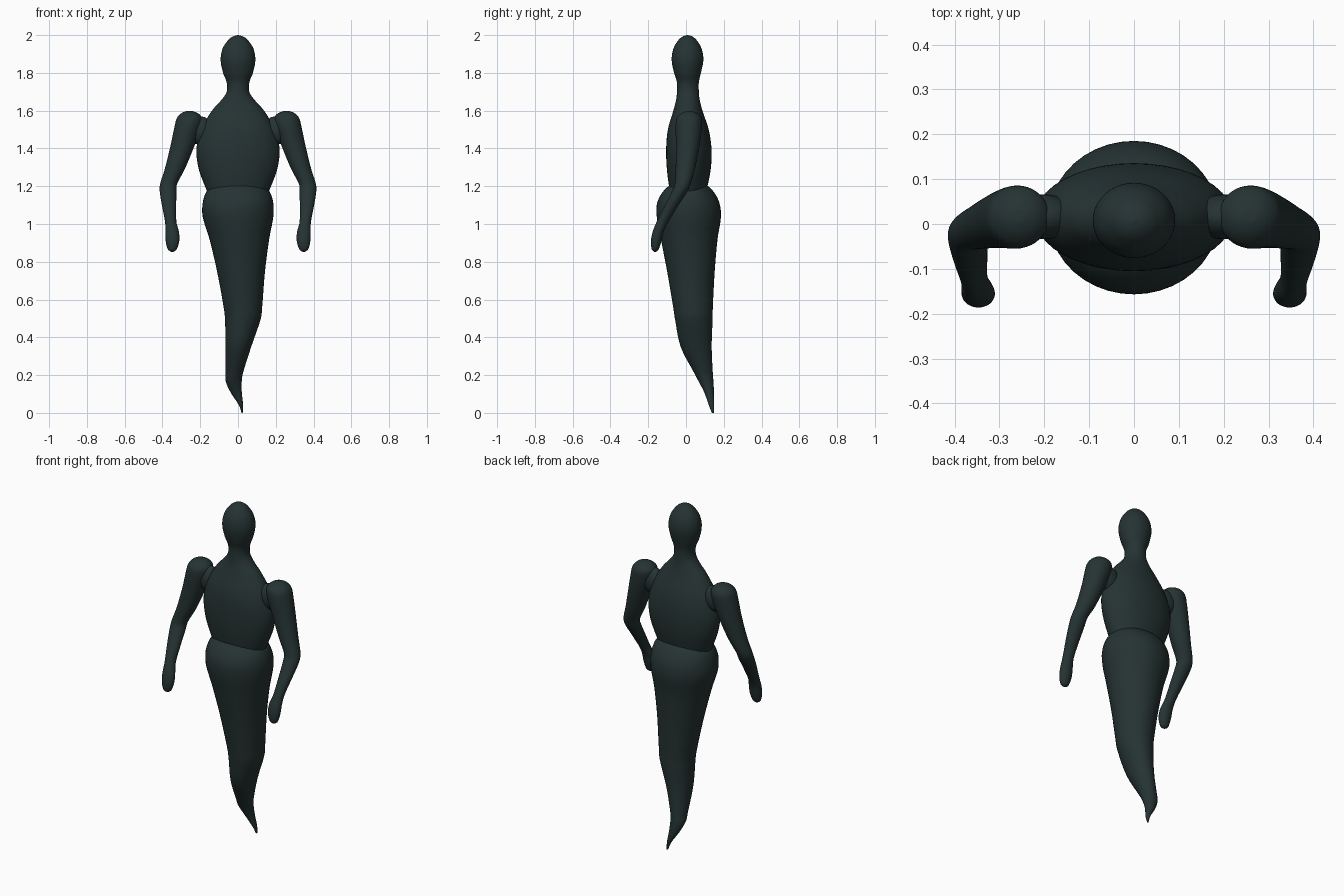
import bpy, bmesh, math
from mathutils import Vector

default_cube = bpy.data.objects.get("Cube")
if default_cube:
    bpy.data.objects.remove(default_cube, do_unlink=True)

# One dark slate colour for the whole figure
slate = bpy.data.materials.new("dark_slate")
slate.use_nodes = True
colour = (0.019, 0.033, 0.033, 1)
slate.diffuse_color = colour
slate.node_tree.nodes["Principled BSDF"].inputs["Base Color"].default_value = colour

SIDES = 40
STEPS = 5


def smooth_sections(sections):
    """Hermite interpolation of the sections, parametrised by their distance."""
    points = [Vector(section) for section in sections]
    times = [0.0]
    for previous, current in zip(points, points[1:]):
        times.append(times[-1] + (current - previous).length)
    last = len(points) - 1
    tangents = []
    for i in range(last + 1):
        before, after = max(i - 1, 0), min(i + 1, last)
        tangents.append((points[after] - points[before]) / (times[after] - times[before]))
    result = []
    for i in range(last):
        span = times[i + 1] - times[i]
        for step in range(STEPS):
            t = step / STEPS
            ease = t * t * (3 - 2 * t)
            result.append(points[i] * (1 - ease) + points[i + 1] * ease
                          + tangents[i] * span * t * (1 - t) ** 2
                          - tangents[i + 1] * span * t * t * (1 - t))
    result.append(points[last])
    return result


def loft(name, sections, mirror=1):
    """Skin elliptical cross-sections given as (z, x, half width, y, half depth)."""
    bm = bmesh.new()
    rings = []
    for z, x, width, y, depth in smooth_sections(sections):
        ring = []
        for k in range(SIDES):
            angle = math.tau * k / SIDES
            ring.append(bm.verts.new((mirror * (x + width * math.cos(angle)),
                                      y + depth * math.sin(angle), z)))
        rings.append(ring)
    for lower, upper in zip(rings, rings[1:]):
        for k in range(SIDES):
            n = (k + 1) % SIDES
            bm.faces.new((lower[k], lower[n], upper[n], upper[k]))
    bm.faces.new(rings[0])
    bm.faces.new(rings[-1])
    bmesh.ops.recalc_face_normals(bm, faces=bm.faces)
    mesh = bpy.data.meshes.new(name)
    bm.to_mesh(mesh)
    bm.free()
    mesh.materials.append(slate)
    mesh.shade_smooth()
    part = bpy.data.objects.new(name, mesh)
    bpy.context.collection.objects.link(part)
    return part


# Head, neck and chest in one continuous form
loft("head_and_torso", [
    (1.1, 0, .13, .01, .08),
    (1.2, 0, .175, .012, .102),
    (1.3, 0, .21, .015, .117),
    (1.4, 0, .22, .015, .12),
    (1.5, 0, .195, .012, .108),
    (1.6, 0, .138, .01, .077),
    (1.66, 0, .085, .01, .062),
    (1.7, 0, .06, .01, .058),
    (1.75, 0, .06, .01, .058),
    (1.8, 0, .079, .008, .071),
    (1.87, 0, .092, .008, .084),
    (1.93, 0, .081, .008, .074),
    (1.975, 0, .051, .008, .047),
    (1.993, 0, .027, .008, .025),
    (2, 0, .002, .008, .002),
])

# Hips tapering into a single bent, pointed lower body
loft("hips_and_lower_body", [
    (0, .022, .003, .142, .005),
    (.04, .016, .011, .135, .014),
    (.11, -.01, .03, .122, .026),
    (.17, -.023, .043, .105, .04),
    (.21, -.02, .046, .093, .049),
    (.35, .002, .068, .054, .082),
    (.5, .026, .095, .041, .1),
    (.56, .026, .102, .037, .105),
    (.75, .016, .127, .026, .126),
    (.92, .007, .158, .017, .15),
    (1.04, 0, .187, .015, .17),
    (1.11, 0, .187, .012, .165),
    (1.17, 0, .168, .012, .135),
    (1.21, 0, .125, .012, .09),
    (1.225, 0, .06, .012, .04),
])

# Arms with rounded shoulders, bent elbows and mitten hands
for side, mirror in (("left", 1), ("right", -1)):
    loft(side + "_arm", [
        (.853, .348, .006, -.163, .005),
        (.865, .348, .023, -.163, .018),
        (.91, .347, .036, -.158, .028),
        (.96, .349, .036, -.147, .029),
        (1.01, .356, .03, -.125, .031),
        (1.1, .365, .038, -.075, .036),
        (1.17, .37, .044, -.035, .041),
        (1.21, .368, .045, -.018, .042),
        (1.29, .335, .053, -.004, .051),
        (1.42, .292, .064, .01, .063),
        (1.52, .264, .071, .015, .07),
        (1.56, .257, .067, .017, .066),
        (1.585, .256, .046, .018, .044),
        (1.597, .257, .019, .018, .017),
        (1.598, .257, .002, .018, .002),
    ], mirror)

    # Short joint running from the chest into the shoulder
    bpy.ops.mesh.primitive_uv_sphere_add(
        segments=32, ring_count=16, location=(mirror * .2, .016, 1.495))
    joint = bpy.context.object
    joint.name = side + "_shoulder_joint"
    joint.scale = (.07, .05, .075)
    joint.data.materials.append(slate)
    joint.data.shade_smooth()
